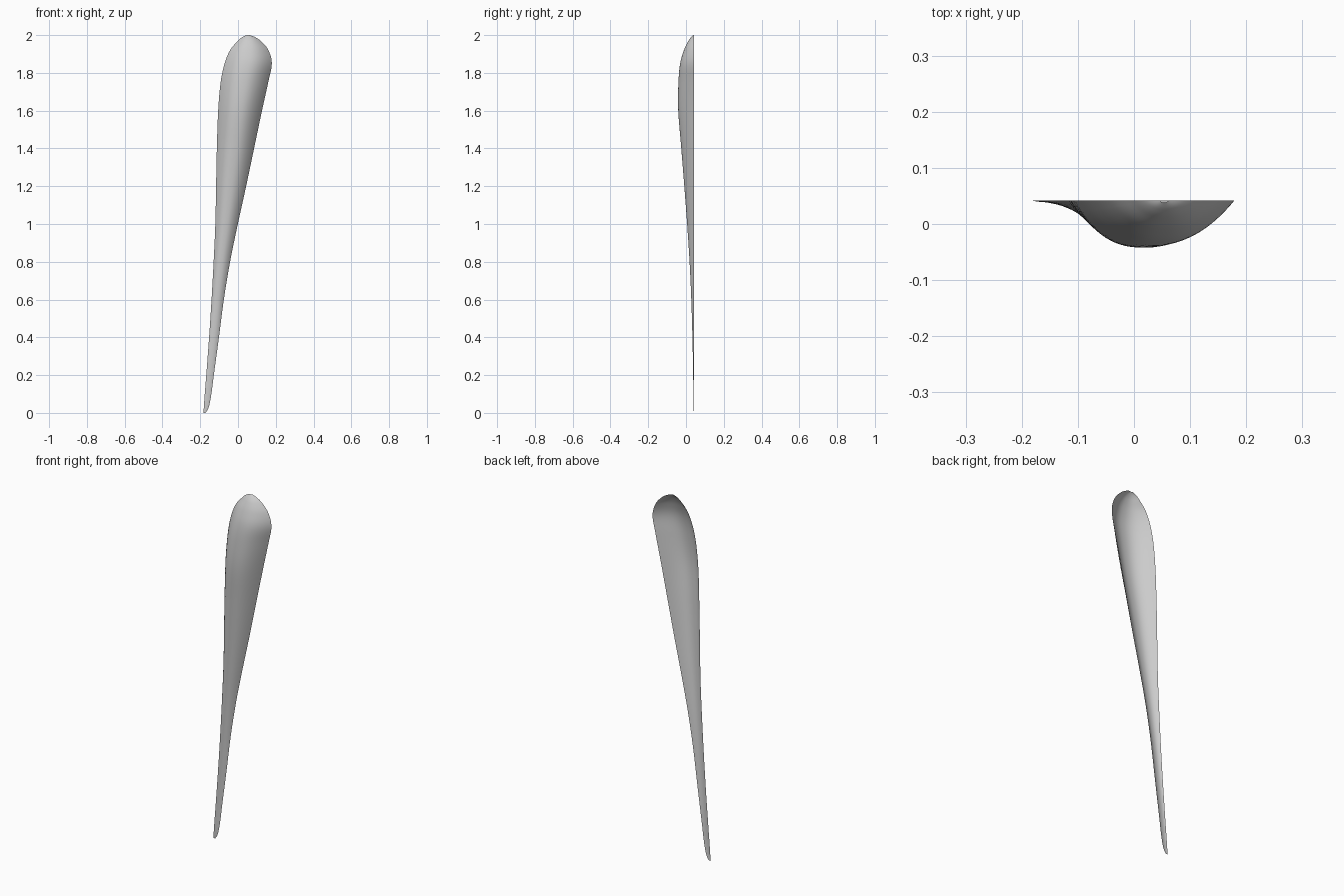
import bpy
import bmesh
from mathutils import Vector

if "Cube" in bpy.data.objects:
    bpy.data.objects.remove(bpy.data.objects["Cube"])

RIM_Y = 0.042      # flat plane of the open rim
ACROSS = 24        # strips across the shell
STEPS = 6          # rows between stations

# Stations up the blade: height, one edge x, other edge x, bulge depth
STATIONS = [Vector(s) for s in (
    (0.0, -0.182, -0.172, 0.0),
    (0.03, -0.181, -0.155, 0.002),
    (0.1, -0.176, -0.141, 0.003),
    (0.2, -0.168, -0.128, 0.004),
    (0.4, -0.153, -0.101, 0.008),
    (0.6, -0.140, -0.075, 0.014),
    (0.8, -0.129, -0.042, 0.023),
    (1.0, -0.120, -0.001, 0.036),
    (1.2, -0.116, 0.043, 0.051),
    (1.4, -0.112, 0.085, 0.067),
    (1.6, -0.105, 0.127, 0.083),
    (1.75, -0.092, 0.160, 0.082),
    (1.85, -0.071, 0.179, 0.073),
    (1.92, -0.042, 0.161, 0.053),
    (1.965, -0.005, 0.125, 0.032),
    (1.988, 0.020, 0.093, 0.016),
    (2.0, 0.046, 0.062, 0.004),
)]


def spline(a, b, c, d, t):
    """Smooth value between b and c."""
    return 0.5 * (2 * b + (c - a) * t + (2 * a - 5 * b + 4 * c - d) * t**2
                  + (3 * b - a - 3 * c + d) * t**3)


def smooth_rows(points):
    padded = [points[0], *points, points[-1]]
    rows = [spline(*padded[i:i + 4], k / STEPS)
            for i in range(len(points) - 1) for k in range(STEPS)]
    return rows + [points[-1]]


def section(bm, row):
    """One arched row, steeper on the straight side than on the flared side."""
    z, left, right, depth = row
    verts = []
    for i in range(ACROSS + 1):
        u = 2 * i / ACROSS - 1
        arch = 1 - abs(u) ** (2.5 if u < 0 else 2.1)
        x = (left + right) / 2 + u * (right - left) / 2
        verts.append(bm.verts.new((x, RIM_Y - max(depth, 0) * arch, z)))
    return verts


# Hollow tapering shell, open at the back
bm = bmesh.new()
rows = [section(bm, row) for row in smooth_rows(STATIONS)]
for low, high in zip(rows, rows[1:]):
    for i in range(ACROSS):
        bm.faces.new((low[i], low[i + 1], high[i + 1], high[i]))
for face in bm.faces:
    face.smooth = True

mesh = bpy.data.meshes.new("tapered_shell")
bm.to_mesh(mesh)
bm.free()
shell = bpy.data.objects.new("tapered_shell", mesh)
bpy.context.collection.objects.link(shell)
